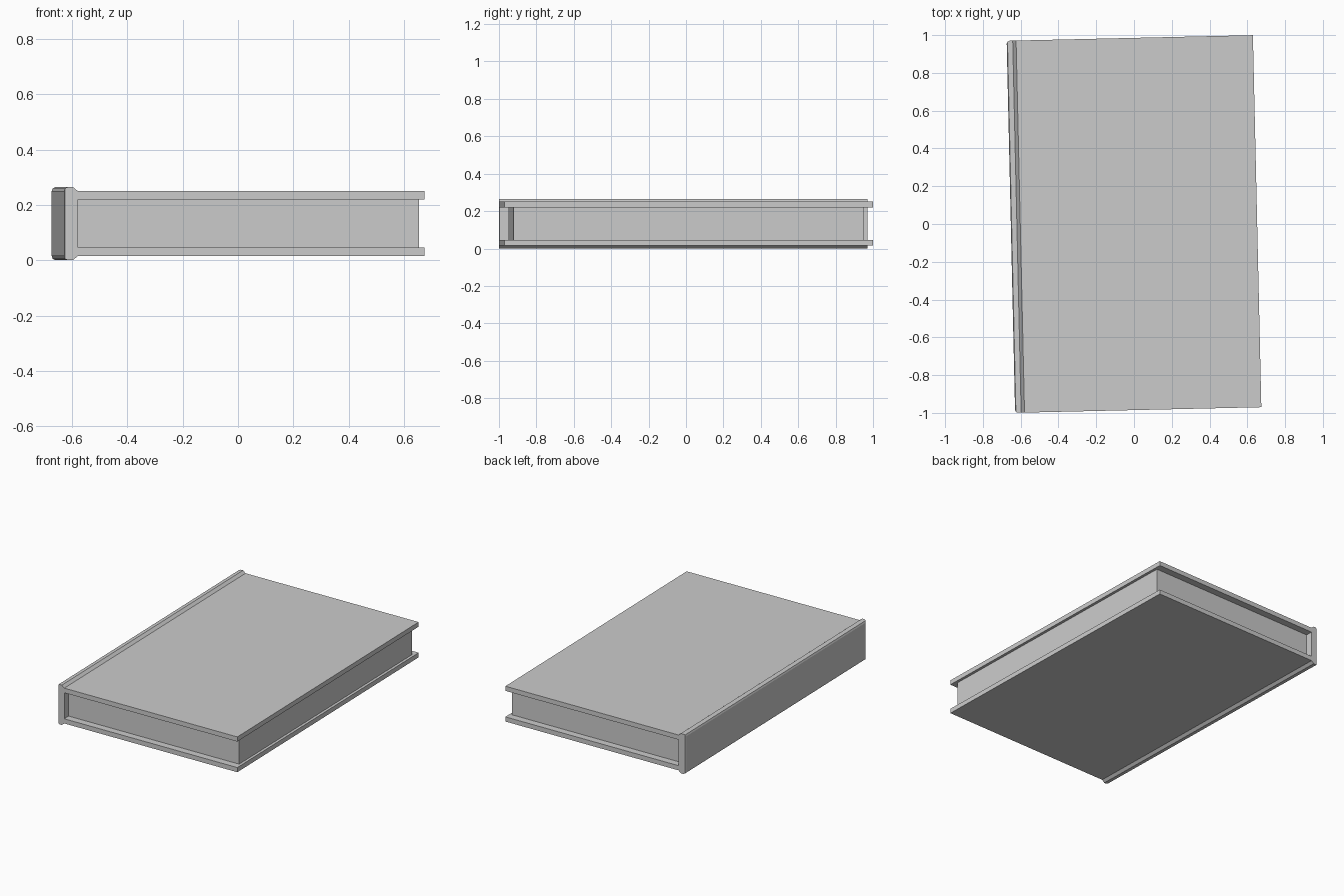
import bpy, bmesh, math
from mathutils import Matrix

if "Cube" in bpy.data.objects:
    bpy.data.objects.remove(bpy.data.objects["Cube"])

ANGLE = math.radians(1.3)   # the book lies slightly turned
HALF_L = 0.985              # half length of the covers
H = 0.265                   # spine height


def finish(name, bm):
    bmesh.ops.recalc_face_normals(bm, faces=bm.faces)
    bm.transform(Matrix.Rotation(ANGLE, 4, 'Z'))
    me = bpy.data.meshes.new(name)
    bm.to_mesh(me)
    bm.free()
    ob = bpy.data.objects.new(name, me)
    bpy.context.collection.objects.link(ob)
    return ob


def box(name, x0, x1, half_y, z0, z1):
    bm = bmesh.new()
    bmesh.ops.create_cube(bm, size=1)
    bm.transform(Matrix.Translation(((x0 + x1) / 2, 0, (z0 + z1) / 2))
                 @ Matrix.Diagonal((x1 - x0, 2 * half_y, z1 - z0, 1)))
    return finish(name, bm)


# Covers and page block
box("bottom_cover", -0.61, 0.652, HALF_L, 0.015, 0.046)
box("top_cover", -0.61, 0.652, HALF_L, H - 0.046, H - 0.015)
box("page_block", -0.61, 0.634, 0.938, 0.04, H - 0.04)

# Spine: profile sloping down to the covers, extruded along the book
profile = [(-0.652, 0), (-0.620, 0), (-0.602, 0.015),
           (-0.602, H - 0.015), (-0.620, H), (-0.652, H)]
bm = bmesh.new()
face = bm.faces.new([bm.verts.new((x, -HALF_L, z)) for x, z in profile])
ext = bmesh.ops.extrude_face_region(bm, geom=[face])
for v in ext["geom"]:
    if isinstance(v, bmesh.types.BMVert):
        v.co.y = HALF_L

# Softened rim around the outer spine face
rim = [e for e in bm.edges if all(v.co.x < -0.65 for v in e.verts)]
bmesh.ops.bevel(bm, geom=rim, offset=0.015, segments=2, profile=0.5,
                affect='EDGES')
finish("spine", bm)
